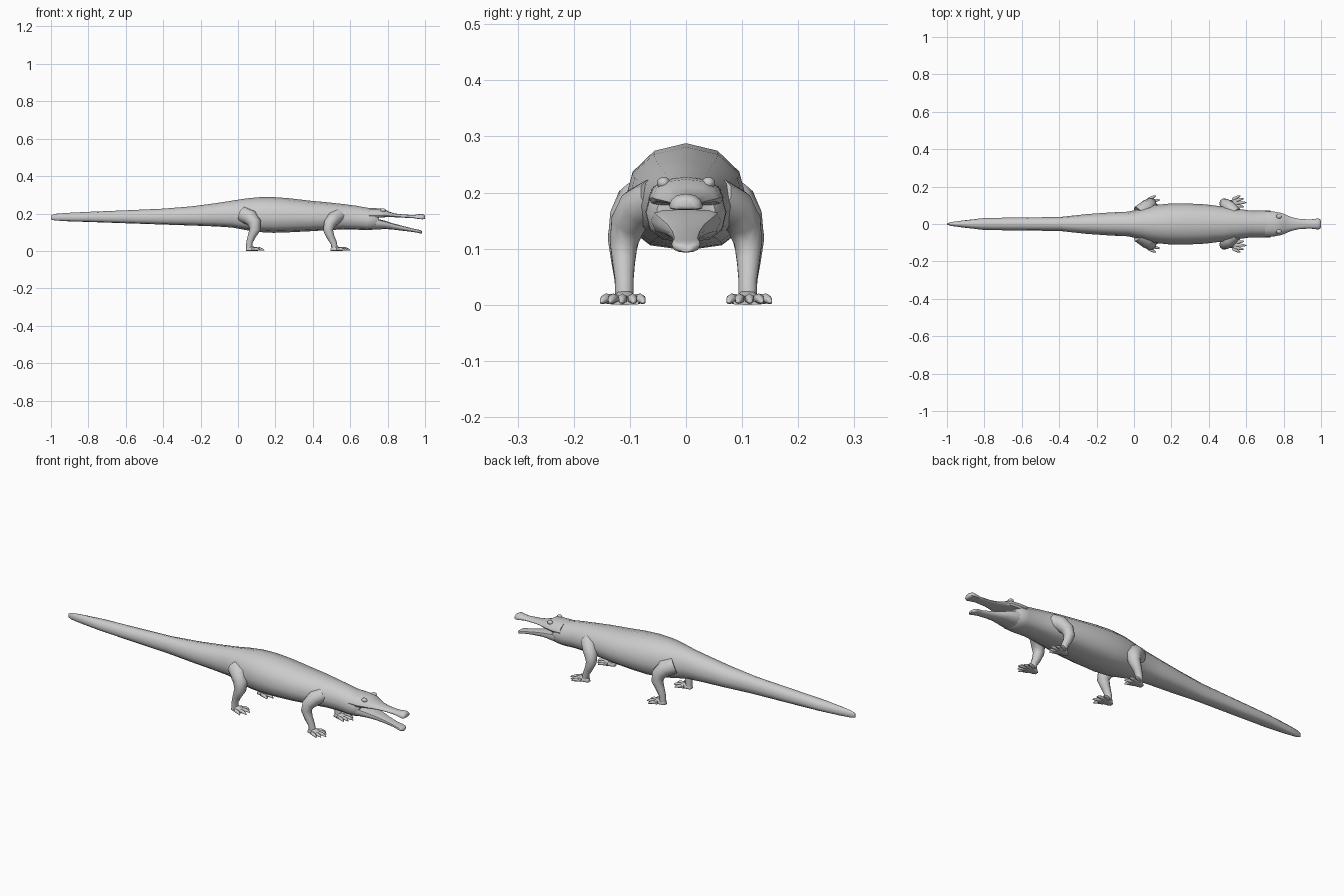
import bpy, bmesh, math
from mathutils import Vector

if "Cube" in bpy.data.objects:
    bpy.data.objects.remove(bpy.data.objects["Cube"])

skin = bpy.data.materials.new("grey skin")
skin.diffuse_color = (0.6, 0.6, 0.6, 1)
skin.use_nodes = True
skin.node_tree.nodes["Principled BSDF"].inputs["Base Color"].default_value = skin.diffuse_color


def loft(bm, rings):
    """Skin a list of equal-length rings and close both ends."""
    vs = [[bm.verts.new(p) for p in r] for r in rings]
    n = len(vs[0])
    for a, b in zip(vs, vs[1:]):
        for i in range(n):
            j = (i + 1) % n
            bm.faces.new((a[i], a[j], b[j], b[i]))
    bm.faces.new(vs[0][::-1])
    bm.faces.new(vs[-1])


def finish(bm, name, mirror=False, angle=50):
    bmesh.ops.recalc_face_normals(bm, faces=bm.faces)
    me = bpy.data.meshes.new(name)
    bm.to_mesh(me)
    bm.free()
    ob = bpy.data.objects.new(name, me)
    bpy.context.collection.objects.link(ob)
    me.materials.append(skin)
    if mirror:
        m = ob.modifiers.new("mirror", 'MIRROR')
        m.use_axis = (False, True, False)
        m.use_mirror_merge = False
    bpy.ops.object.select_all(action='DESELECT')
    ob.select_set(True)
    bpy.context.view_layer.objects.active = ob
    bpy.ops.object.shade_smooth_by_angle(angle=math.radians(angle))
    return ob


def section(x, top, bot, w, level=0.45, e_top=2.1, e_bot=2.6, n=12):
    """Cross-section in the yz plane, widest at a fraction of its height."""
    mid = bot + (top - bot) * level
    pts = []
    for i in range(n):
        a = 2 * math.pi * i / n + math.pi / 2
        c, s = math.cos(a), math.sin(a)
        k = 2 / (e_top if s >= 0 else e_bot)
        y = math.copysign(abs(c) ** k, c) * w if abs(c) > 1e-6 else 0
        h = abs(s) ** k if abs(s) > 1e-6 else 0
        pts.append((x, y, mid + h * (top - mid) if s >= 0 else mid - h * (mid - bot)))
    return pts


def tube(bm, path, n=10):
    """Round limb along (x, y, z, radius) points."""
    P = [Vector(p[:3]) for p in path]
    rings = []
    for i, p in enumerate(P):
        t = (P[min(i + 1, len(P) - 1)] - P[max(i - 1, 0)]).normalized()
        ref = Vector((0, 1, 0)) if abs(t.y) < 0.85 else Vector((1, 0, 0))
        u = t.cross(ref).normalized()
        v = t.cross(u)
        r = path[i][3]
        rings.append([p + r * (math.cos(2 * math.pi * k / n) * u +
                               math.sin(2 * math.pi * k / n) * v) for k in range(n)])
    loft(bm, rings)


# Tail, trunk and neck: x, top, bottom, half width
body = [(-1.0, .190, .168, .003), (-.98, .198, .163, .010), (-.92, .203, .159, .018),
        (-.80, .209, .155, .032), (-.60, .217, .148, .035), (-.40, .226, .141, .037),
        (-.25, .238, .136, .053), (-.12, .255, .131, .062), (-.03, .269, .125, .066),
        (.04, .280, .112, .083), (.11, .287, .101, .101), (.19, .288, .097, .109),
        (.28, .281, .100, .110), (.38, .269, .105, .105), (.48, .260, .111, .093),
        (.56, .251, .115, .080), (.63, .242, .114, .071), (.69, .231, .111, .072),
        (.73, .227, .114, .071), (.755, .210, .135, .052)]
bm = bmesh.new()
loft(bm, [section(*b) for b in body])
finish(bm, "body_and_tail")

# Upper jaw: skull, narrow snout and bulbous nose
upper = [(.70, .229, .178, .067), (.75, .228, .177, .066), (.785, .224, .180, .060),
         (.805, .211, .181, .053), (.84, .200, .180, .037), (.88, .195, .178, .028),
         (.94, .192, .175, .024), (.965, .196, .171, .027), (.985, .198, .169, .030),
         (.997, .192, .170, .024), (1.0, .186, .174, .014)]
bm = bmesh.new()
loft(bm, [section(*u, level=.25, e_bot=4) for u in upper])
finish(bm, "upper_jaw")

# Lower jaw, hanging open
lower = [(.70, .176, .112, .066), (.745, .172, .115, .062), (.79, .160, .117, .050),
         (.83, .147, .114, .035), (.88, .134, .108, .026), (.93, .121, .102, .022),
         (.96, .115, .097, .026), (.975, .111, .093, .024), (.983, .106, .094, .012)]
bm = bmesh.new()
loft(bm, [section(*l, level=.6, e_top=4, e_bot=2.2) for l in lower])
finish(bm, "lower_jaw")

# Eye bumps
bm = bmesh.new()
bmesh.ops.create_uvsphere(bm, u_segments=10, v_segments=6, radius=.012)
for v in bm.verts:
    v.co = Vector((v.co.x * 1.3 + .775, v.co.y + .040, v.co.z * .9 + .217))
finish(bm, "eyes", mirror=True)


def leg(name, path, foot_x, toes):
    bm = bmesh.new()
    tube(bm, path)
    finish(bm, name, mirror=True, angle=60)
    # Flat palm with fanned toes
    bm = bmesh.new()
    palm = [(-.014, .012, .010), (-.006, .026, .016), (.012, .028, .019),
            (.035, .020, .026), (.050, .012, .026)]
    loft(bm, [[(foot_x + x, y + .110, z) for _, y, z in
               section(0, h, 0, w, level=.3, e_bot=5)] for x, h, w in palm])
    for i in range(toes):
        f = i / (toes - 1) * 2 - 1
        a = f * .38 + .05
        length = .092 - .026 * abs(f)
        d = Vector((math.cos(a), math.sin(a), 0))
        base = Vector((foot_x, .110 + f * .014, 0))
        tube(bm, [(*(base + d * length * t + Vector((0, 0, z))), r) for t, z, r in
                  ((.3, .010, .009), (.7, .011, .009), (.9, .007, .006), (1, .003, .002))], 6)
    finish(bm, name.replace("legs", "feet"), mirror=True, angle=60)


# Legs: thigh or upper arm down to ankle
leg("hind_legs", [(.03, .055, .195, .045), (.068, .085, .178, .043), (.088, .103, .150, .036),
                  (.091, .112, .115, .029), (.073, .113, .078, .021), (.061, .111, .045, .017),
                  (.060, .110, .012, .017)], .057, 4)
leg("front_legs", [(.54, .055, .190, .036), (.512, .085, .173, .037), (.489, .104, .143, .032),
                   (.482, .111, .110, .026), (.495, .111, .075, .021), (.512, .110, .042, .017),
                   (.517, .110, .012, .017)], .509, 5)
